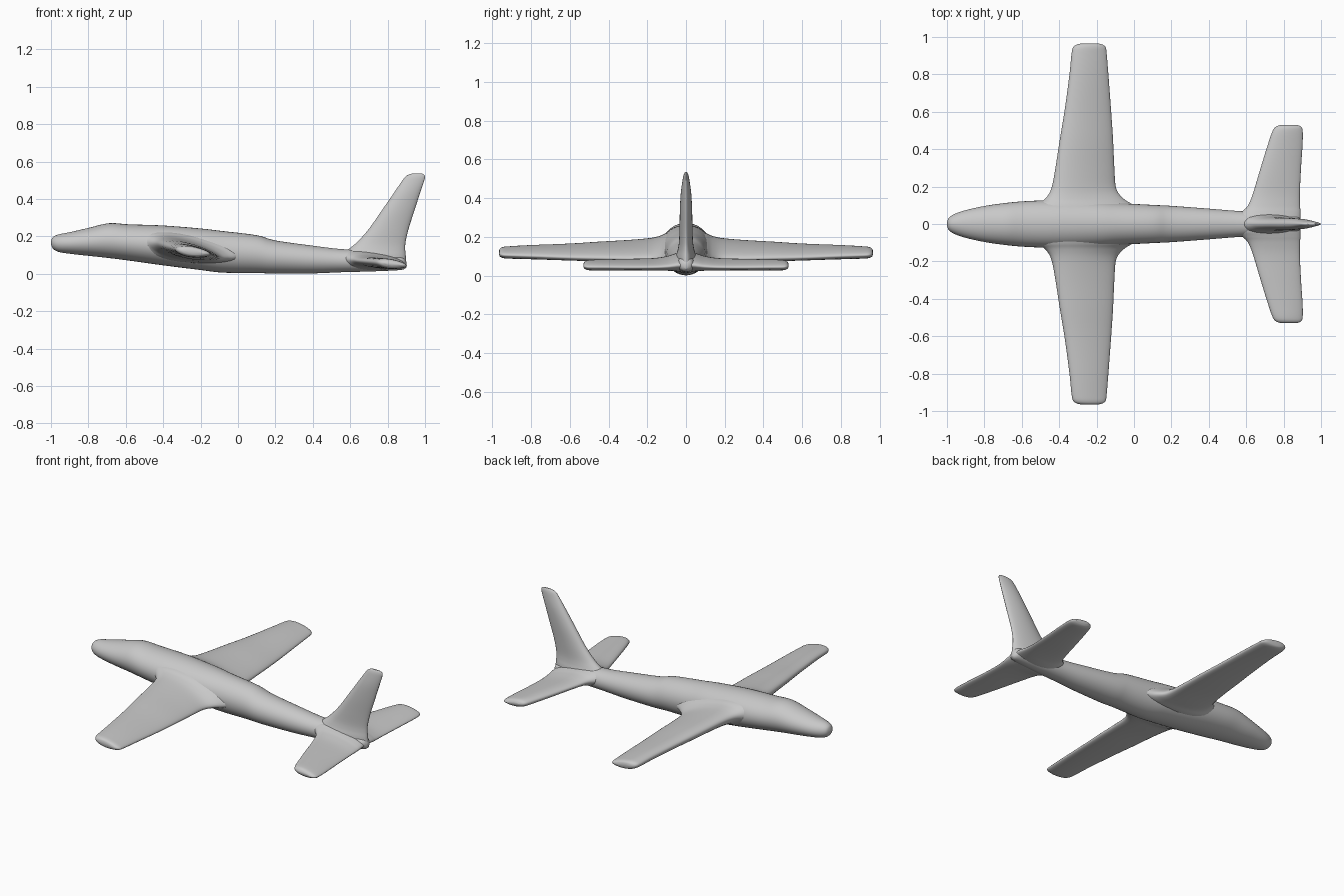
import bpy, bmesh, math
from mathutils import Vector

grey = bpy.data.materials.new("plain grey")
grey.diffuse_color = (0.58, 0.58, 0.58, 1)


def resample(rows, steps=5):
    """Smooth in-between stations (Catmull-Rom)."""
    out = []
    for i in range(len(rows) - 1):
        a, b = rows[max(i - 1, 0)], rows[i]
        c, d = rows[i + 1], rows[min(i + 2, len(rows) - 1)]
        for k in range(steps):
            t = k / steps
            out.append([0.5 * (2 * q + (r - p) * t + (2 * p - 5 * q + 4 * r - s) * t * t
                        + (3 * q - p - 3 * r + s) * t ** 3) for p, q, r, s in zip(a, b, c, d)])
    return out + [list(rows[-1])]


def loft(name, rows, point, sides=36):
    """Skin rings of points, one ring per station, with closed ends."""
    bm = bmesh.new()
    rings = []
    for row in resample(rows):
        rings.append([bm.verts.new(point(row, math.cos(2 * math.pi * j / sides),
                                         math.sin(2 * math.pi * j / sides)))
                      for j in range(sides)])
    for r0, r1 in zip(rings, rings[1:]):
        for j in range(sides):
            k = (j + 1) % sides
            bm.faces.new((r0[j], r0[k], r1[k], r1[j]))
    bm.faces.new(rings[0])
    bm.faces.new(rings[-1])
    bmesh.ops.recalc_face_normals(bm, faces=bm.faces)
    for f in bm.faces:
        f.smooth = True
    me = bpy.data.meshes.new(name)
    bm.to_mesh(me)
    bm.free()
    me.materials.append(grey)
    ob = bpy.data.objects.new(name, me)
    bpy.context.collection.objects.link(ob)
    return ob


def body_point(row, c, s):
    x, top, bottom, half = row
    return Vector((x, half * c, (top + bottom) / 2 + (top - bottom) / 2 * s))


def wing_point(row, c, s):
    # y, leading x, trailing x, middle z, half thickness, drop front to back
    y, lead, trail, z, thick, drop = row
    # slightly thinner towards the trailing edge
    return Vector(((lead + trail) / 2 + (trail - lead) / 2 * c, y,
                   z - drop / 2 * c + thick * s * (1 - 0.2 * c)))


def fin_point(row, c, s):
    z, lead, trail, thick, rake = row
    return Vector(((lead + trail) / 2 + (trail - lead) / 2 * c,
                   thick * s * (1 - 0.2 * c), z + rake * c))


def both_sides(rows):
    return [(-r[0],) + r[1:] for r in reversed(rows)] + rows


# Fuselage: x, top, bottom, half width
loft("fuselage", [
    (-1.0, 0.172, 0.158, 0.008), (-0.99, 0.195, 0.135, 0.033), (-0.96, 0.21, 0.117, 0.053),
    (-0.9, 0.222, 0.107, 0.074), (-0.8, 0.245, 0.096, 0.096), (-0.69, 0.27, 0.084, 0.112),
    (-0.58, 0.264, 0.07, 0.122), (-0.4, 0.258, 0.045, 0.128), (-0.2, 0.242, 0.02, 0.122),
    (-0.08, 0.228, 0.006, 0.112), (0.1, 0.206, 0.004, 0.102), (0.2, 0.178, 0.001, 0.097),
    (0.4, 0.15, 0.002, 0.082), (0.55, 0.132, 0.008, 0.07), (0.7, 0.125, 0.012, 0.062),
    (0.82, 0.105, 0.017, 0.05), (0.88, 0.09, 0.022, 0.036), (0.9, 0.065, 0.035, 0.01)],
    body_point)

# Main wing, flared where it meets the body
loft("wing", both_sides([
    (0.05, -0.57, 0.06, 0.137, 0.08, 0.07), (0.1, -0.53, 0.0, 0.133, 0.072, 0.075),
    (0.135, -0.475, -0.055, 0.128, 0.06, 0.078), (0.19, -0.442, -0.095, 0.124, 0.052, 0.075),
    (0.3, -0.42, -0.105, 0.122, 0.045, 0.07), (0.45, -0.397, -0.112, 0.12, 0.041, 0.06),
    (0.6, -0.372, -0.122, 0.118, 0.036, 0.05), (0.8, -0.345, -0.137, 0.118, 0.032, 0.035),
    (0.91, -0.334, -0.146, 0.117, 0.029, 0.026), (0.945, -0.325, -0.152, 0.117, 0.026, 0.022),
    (0.96, -0.305, -0.17, 0.117, 0.019, 0.016), (0.965, -0.28, -0.195, 0.117, 0.008, 0.01)]),
    wing_point)

# Tailplane
loft("tailplane", both_sides([
    (0.03, 0.53, 0.89, 0.068, 0.048, 0.03), (0.065, 0.575, 0.89, 0.064, 0.041, 0.03),
    (0.1, 0.61, 0.888, 0.06, 0.034, 0.03), (0.17, 0.638, 0.887, 0.056, 0.028, 0.028),
    (0.3, 0.677, 0.893, 0.054, 0.027, 0.025), (0.42, 0.714, 0.901, 0.053, 0.026, 0.021),
    (0.495, 0.74, 0.902, 0.052, 0.025, 0.018), (0.52, 0.758, 0.893, 0.052, 0.019, 0.014),
    (0.53, 0.785, 0.87, 0.052, 0.007, 0.01)]),
    wing_point)

# Fin, flared at the foot: z, leading x, trailing x, half thickness, rake
loft("fin", [
    (0.05, 0.53, 0.9, 0.06, 0.0), (0.095, 0.55, 0.897, 0.054, 0.0),
    (0.13, 0.59, 0.894, 0.043, 0.0), (0.17, 0.638, 0.896, 0.036, 0.0),
    (0.24, 0.7, 0.912, 0.033, 0.0), (0.34, 0.77, 0.944, 0.031, 0.0),
    (0.43, 0.832, 0.973, 0.026, 0.0), (0.5, 0.88, 0.996, 0.016, 0.0),
    (0.525, 0.902, 0.999, 0.01, 0.0), (0.535, 0.928, 0.985, 0.004, 0.0)],
    fin_point)
